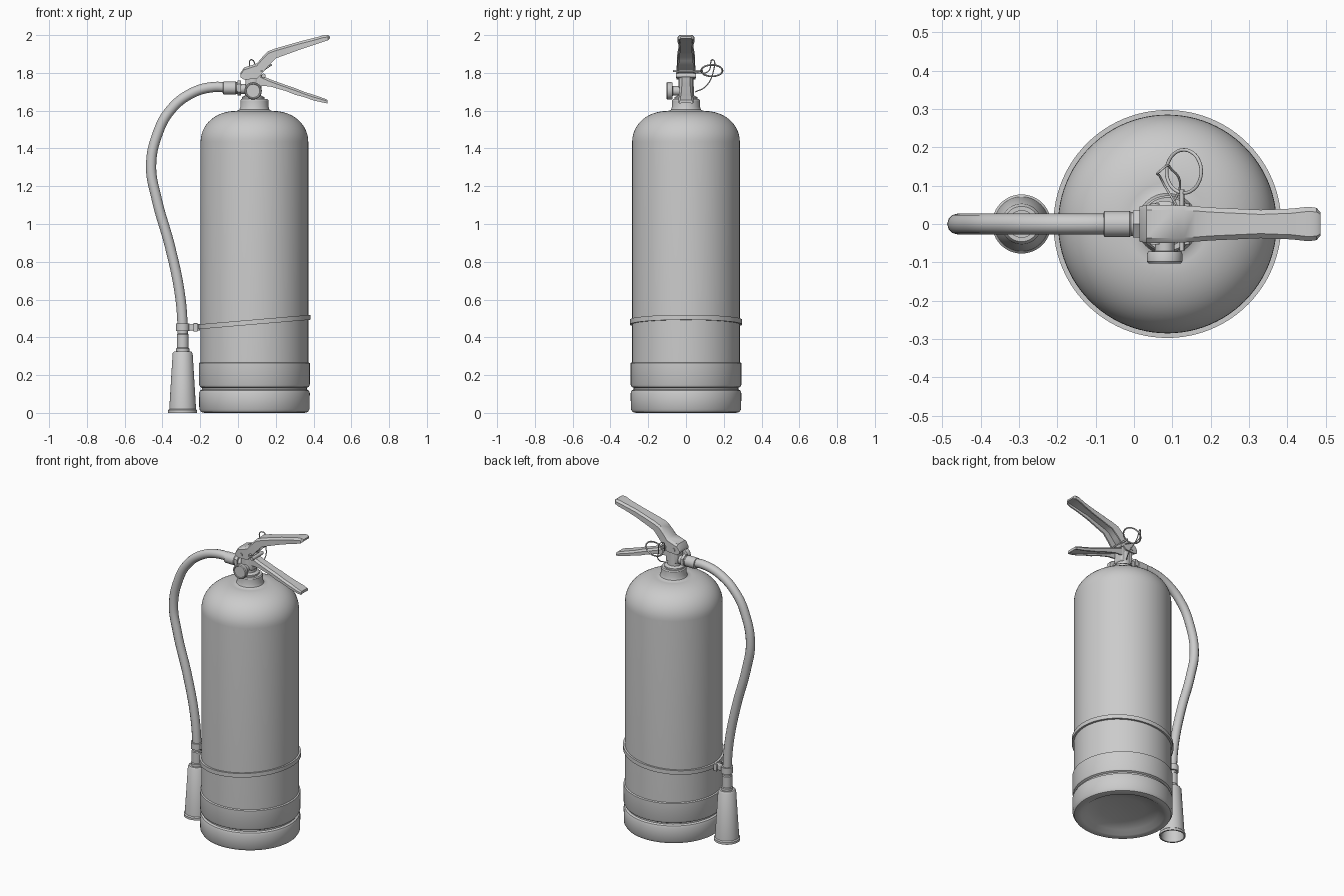
import bpy, bmesh, math
from mathutils import Vector, Matrix

if "Cube" in bpy.data.objects:
    bpy.data.objects.remove(bpy.data.objects["Cube"], do_unlink=True)

grey = bpy.data.materials.new("plain grey")
grey.use_nodes = True
COLOUR = (0.6, 0.6, 0.6, 1)
grey.diffuse_color = COLOUR
grey.node_tree.nodes["Principled BSDF"].inputs["Base Color"].default_value = COLOUR
CX = 0.087      # tank axis
NX = -0.293     # nozzle axis


def finish(bm, name, loc=(0, 0, 0), bevel=0):
    bmesh.ops.recalc_face_normals(bm, faces=bm.faces)
    mesh = bpy.data.meshes.new(name)
    bm.to_mesh(mesh)
    bm.free()
    mesh.materials.append(grey)
    ob = bpy.data.objects.new(name, mesh)
    bpy.context.collection.objects.link(ob)
    ob.location = loc
    if bevel:
        mod = ob.modifiers.new("Bevel", "BEVEL")
        mod.width, mod.segments = bevel, 2
    bpy.ops.object.select_all(action="DESELECT")
    ob.select_set(True)
    bpy.context.view_layer.objects.active = ob
    bpy.ops.object.shade_smooth_by_angle(angle=math.radians(35))
    return ob


def skin(bm, rings, closed=False):
    """Join rings of vertices into a surface, capping open ends."""
    n = len(rings[0])
    pairs = list(zip(rings, rings[1:] + rings[:1])) if closed else list(zip(rings, rings[1:]))
    for a, b in pairs:
        for i in range(n):
            bm.faces.new((a[i], a[(i + 1) % n], b[(i + 1) % n], b[i]))
    if not closed:
        bm.faces.new(rings[0])
        bm.faces.new(rings[-1])


def lathe(name, profile, loc, axis="Z", sides=64, closed=False):
    """Revolve (radius, height) points around an axis."""
    bm = bmesh.new()
    rings = [[bm.verts.new((r * math.cos(math.tau * i / sides),
                            r * math.sin(math.tau * i / sides), z))
              for i in range(sides)] for r, z in profile]
    skin(bm, rings, closed)
    turn = {"X": Matrix.Rotation(math.pi / 2, 4, "Y"),
            "Y": Matrix.Rotation(math.pi / 2, 4, "X"),
            "Z": Matrix.Identity(4)}[axis]
    bm.transform(turn)
    return finish(bm, name, loc)


def box(name, size, loc, bevel=0.005):
    bm = bmesh.new()
    bmesh.ops.create_cube(bm, size=1)
    bmesh.ops.scale(bm, vec=size, verts=bm.verts)
    return finish(bm, name, loc, bevel)


def tube(name, points, radius, cyclic=False):
    """Sweep a round section along a smooth path and make it a mesh."""
    cu = bpy.data.curves.new(name, "CURVE")
    cu.dimensions = "3D"
    cu.bevel_depth, cu.bevel_resolution, cu.resolution_u = radius, 4, 10
    cu.use_fill_caps = not cyclic
    sp = cu.splines.new("BEZIER")
    sp.bezier_points.add(len(points) - 1)
    for bp, p in zip(sp.bezier_points, points):
        bp.co = p
        bp.handle_left_type = bp.handle_right_type = "AUTO"
    sp.use_cyclic_u = cyclic
    ob = bpy.data.objects.new(name, cu)
    bm = bmesh.new()
    bpy.context.collection.objects.link(ob)
    bm.from_mesh(ob.evaluated_get(bpy.context.evaluated_depsgraph_get()).to_mesh())
    bpy.data.objects.remove(ob, do_unlink=True)
    return finish(bm, name)


def channel(name, stations, wall=0.009):
    """Pressed lever: a U section through (x, top, bottom, half width)."""
    bm = bmesh.new()
    rings = []
    for x, top, low, w in stations:
        i, roof = w - wall, top - wall
        c = min(0.012, (top - low) * 0.4)
        section = [(-w, low), (-w, top - c), (c - w, top), (w - c, top), (w, top - c), (w, low),
                   (i, low), (i, max(roof - c, low)), (-i, max(roof - c, low)), (-i, low)]
        rings.append([bm.verts.new((x, y, z)) for y, z in section])
    skin(bm, rings)
    return finish(bm, name)


# Tank with domed shoulder, dished base and rolled foot ring
dome = [(0.075 + 0.21 * math.cos(a) ** 0.85, 1.435 + 0.165 * math.sin(a))
        for a in (math.pi / 2 * k / 14 for k in range(14))]
tank = [(0.02, 0.045), (0.13, 0.04), (0.21, 0.025), (0.24, 0.004), (0.265, 0), (0.283, 0.005),
        (0.292, 0.02), (0.293, 0.105), (0.288, 0.118), (0.277, 0.124), (0.277, 0.132),
        (0.288, 0.138), (0.293, 0.15), (0.293, 0.264), (0.285, 0.268)]
tank += dome + [(0.095, 1.598), (0.08, 1.605), (0.074, 1.62), (0.074, 1.655), (0.069, 1.662), (0.02, 1.662)]
lathe("tank", tank, (CX, 0, 0), sides=96)

# Hose strap, sheared so it climbs toward the left side
strap = lathe("hose_strap", [(0.284, -0.013), (0.297, -0.013), (0.297, 0.013), (0.284, 0.013)],
              (CX, 0, 0.481), sides=96, closed=True)
for v in strap.data.vertices:
    v.co.z += 0.085 * v.co.x

# Clip holding the hose
box("clip_bridge", (0.07, 0.03, 0.035), (-0.235, 0, 0.453))
lathe("clip_ring", [(0.025, -0.02), (0.036, -0.02), (0.036, 0.02), (0.025, 0.02)],
      (NX, 0, 0.453), sides=32, closed=True)
for s in (-1, 1):
    box("clip_lug", (0.022, 0.012, 0.045), (-0.225, s * 0.02, 0.453), 0.003)

# Hose
hose = [(-0.04, 1.72), (-0.13, 1.725), (-0.25, 1.69), (-0.36, 1.60), (-0.425, 1.48), (-0.46, 1.31),
        (-0.43, 1.13), (-0.36, 0.88), (-0.308, 0.63), (NX, 0.45), (NX, 0.38)]
tube("hose", [(x, 0, z) for x, z in hose], 0.027)

# Hose fittings and hollow discharge horn
lathe("upper_ferrule", [(0.027, -0.08), (0.034, -0.077), (0.034, -0.012), (0.031, -0.008),
                        (0.031, 0.0), (0.02, 0.0)], (0, 0, 1.72), "X", 24)
lathe("hose_nut", [(0.02, -0.002), (0.04, -0.002), (0.04, 0.016), (0.02, 0.016)],
      (0, 0, 1.72), "X", 6)
lathe("outlet", [(0.026, 0.01), (0.026, 0.08)], (0, 0, 1.715), "X", 24)
lathe("lower_ferrule", [(0.027, 0.42), (0.031, 0.415), (0.031, 0.345), (0.035, 0.34),
                        (0.035, 0.315), (0.02, 0.315)], (NX, 0, 0), sides=24)
lathe("horn", [(0.02, 0.325), (0.046, 0.325), (0.053, 0.315), (0.071, 0.02), (0.077, 0.014),
               (0.077, 0), (0.068, 0), (0.045, 0.29), (0.02, 0.29)], (NX, 0, 0), sides=48)

# Valve body
lathe("valve_stem", [(0.02, 1.65), (0.06, 1.652), (0.06, 1.672), (0.042, 1.68),
                     (0.04, 1.78), (0.02, 1.79)], (0.08, 0, 0), sides=32)
box("valve_block", (0.085, 0.07, 0.10), (0.082, 0, 1.745), 0.01)

# Pressure gauge facing the front
lathe("gauge", [(0.025, -0.03), (0.025, 0.07), (0.043, 0.072), (0.046, 0.077), (0.046, 0.098),
                (0.042, 0.103), (0.037, 0.103), (0.035, 0.099), (0.005, 0.099)],
      (0.08, 0, 1.705), "Y", 40)

# Levers
channel("upper_lever", [(0.014, 1.80, 1.775, 0.046), (0.032, 1.828, 1.765, 0.049),
                        (0.10, 1.85, 1.768, 0.049), (0.13, 1.885, 1.80, 0.048),
                        (0.16, 1.915, 1.835, 0.046), (0.20, 1.93, 1.877, 0.043),
                        (0.33, 1.967, 1.924, 0.037), (0.41, 1.987, 1.951, 0.040),
                        (0.455, 2.0, 1.966, 0.045), (0.476, 2.0, 1.973, 0.042),
                        (0.486, 1.993, 1.982, 0.03)])
channel("lower_lever", [(0.06, 1.79, 1.735, 0.034), (0.12, 1.788, 1.732, 0.034),
                        (0.17, 1.766, 1.728, 0.034), (0.25, 1.737, 1.705, 0.034),
                        (0.30, 1.72, 1.685, 0.035), (0.35, 1.70, 1.672, 0.036),
                        (0.40, 1.684, 1.654, 0.038), (0.45, 1.667, 1.643, 0.040),
                        (0.474, 1.657, 1.638, 0.036)])

# Hinge pins
for x, z, r in ((0.055, 1.79, 0.012), (0.135, 1.785, 0.011)):
    lathe("hinge_pin", [(r, -0.054), (r, 0.054)], (x, 0, z), "Y", 20)

# Safety pin, its pull ring and the tamper tie
tube("safety_pin", [(0.125, -0.07, 1.81), (0.125, 0, 1.81), (0.125, 0.09, 1.81)], 0.006)
ring = [(0.13 + 0.045 * math.cos(a), 0.137 + 0.056 * math.sin(a), 1.812 + 0.03 * math.cos(a))
        for a in (math.tau * k / 12 for k in range(12))]
tube("pull_ring", ring, 0.0045, True)
tube("tamper_tie", [(0.10, 0.05, 1.70), (0.12, 0.10, 1.725), (0.10, 0.14, 1.79),
                    (0.07, 0.14, 1.87), (0.07, 0.12, 1.81), (0.11, 0.05, 1.80)], 0.003)
